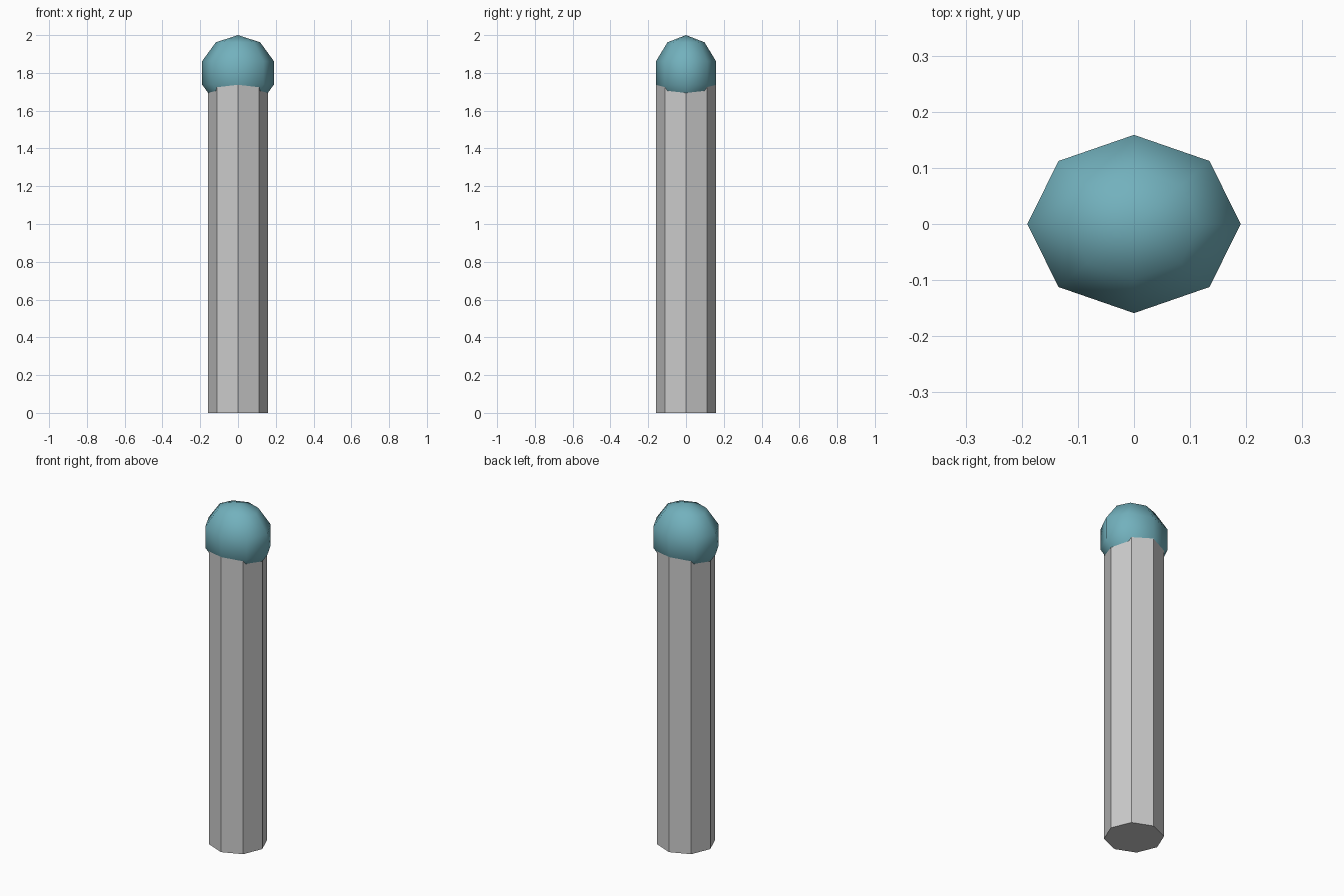
import bpy

if "Cube" in bpy.data.objects:
    bpy.data.objects.remove(bpy.data.objects["Cube"])

# Octagonal post, running up into the cap
POST_RADIUS, POST_TOP = 0.158, 1.8
bpy.ops.mesh.primitive_cylinder_add(
    vertices=8, radius=POST_RADIUS, depth=POST_TOP, location=(0, 0, POST_TOP / 2))
bpy.context.object.name = "post"

# Low-poly ball cap, slightly flattened front to back
bpy.ops.mesh.primitive_uv_sphere_add(
    segments=8, ring_count=5, radius=0.2, location=(0, 0, 1.8))
cap = bpy.context.object
cap.name = "ball_cap"
cap.scale = (1, 0.167 / 0.2, 1)
bpy.ops.object.transform_apply(location=False, rotation=False, scale=True)
bpy.ops.object.shade_smooth()

# Teal paint on the cap
paint = bpy.data.materials.new("teal_paint")
paint.diffuse_color = (0.17, 0.44, 0.51, 1)
paint.use_nodes = True
paint.node_tree.nodes["Principled BSDF"].inputs["Base Color"].default_value = paint.diffuse_color
cap.data.materials.append(paint)
